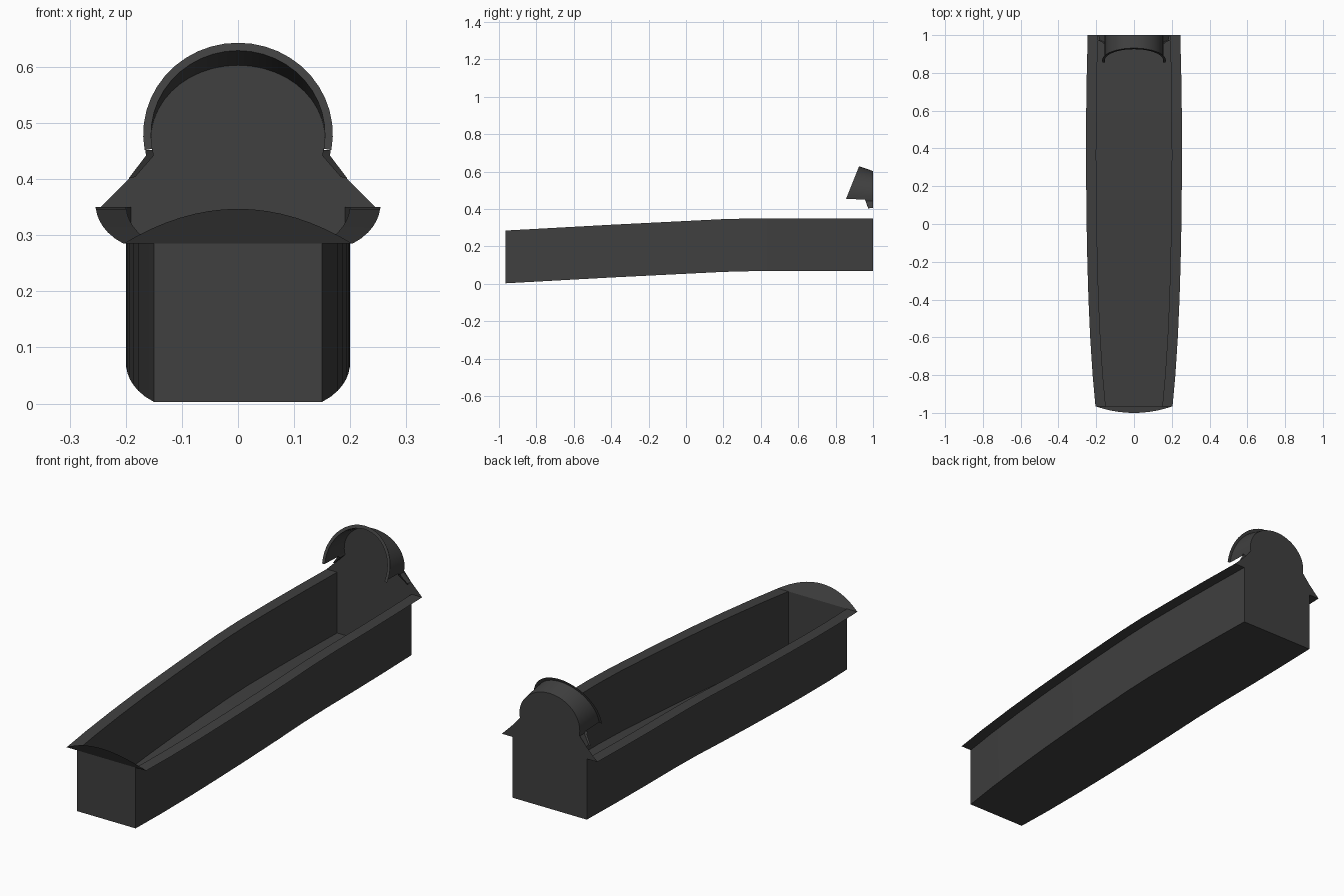
import bpy, math

if "Cube" in bpy.data.objects:
    bpy.data.objects.remove(bpy.data.objects["Cube"])

mat = bpy.data.materials.new("charcoal")
mat.diffuse_color = (0.05, 0.05, 0.05, 1)
mat.use_nodes = True
mat.node_tree.nodes["Principled BSDF"].inputs["Base Color"].default_value = mat.diffuse_color


def make(name, verts, faces):
    me = bpy.data.meshes.new(name)
    me.from_pydata(verts, [], faces)
    me.materials.append(mat)
    ob = bpy.data.objects.new(name, me)
    bpy.context.collection.objects.link(ob)
    bpy.context.view_layer.objects.active = ob
    ob.select_set(True)
    bpy.ops.object.shade_smooth_by_angle(angle=math.radians(30))
    ob.select_set(False)
    return ob


def loft(name, rows):
    """Skin a sheet through equal-length rows of points."""
    n = len(rows[0])
    verts = [p for r in rows for p in r]
    faces = [(i * n + j, i * n + j + 1, (i + 1) * n + j + 1, (i + 1) * n + j)
             for i in range(len(rows) - 1) for j in range(n - 1)]
    return make(name, verts, faces)


# Stations along the tub: y, half width, rim height
stations = [(-0.965, 0.15, 0.285), (-0.8, 0.165, 0.294), (-0.6, 0.178, 0.305),
            (-0.4, 0.187, 0.316), (-0.2, 0.193, 0.326), (0.0, 0.197, 0.336),
            (0.2, 0.199, 0.346), (0.36, 0.20, 0.35), (0.6, 0.199, 0.35),
            (0.8, 0.196, 0.35), (1.0, 0.191, 0.35)]
RIM, DEPTH = 0.054, 0.282

# Tub walls and floor
loft("tub", [[(-w, y, z), (-w, y, z - DEPTH), (w, y, z - DEPTH), (w, y, z)]
             for y, w, z in stations])

# Flat side rims
for s, side in ((-1, "left"), (1, "right")):
    loft(side + "_rim", [[(s * w, y, z), (s * (w + RIM), y, z)][::s]
                         for y, w, z in stations])

# Front wall
loft("front_wall", [[(-0.15, -0.965, 0.003), (0.15, -0.965, 0.003)],
                    [(-0.15, -0.965, 0.285), (0.15, -0.965, 0.285)]])

# Leaning front lip with an arched top edge
lo, hi = [], []
for i in range(17):
    x = -0.204 + 0.408 * i / 16
    t = 1 - (x / 0.204) ** 2
    lo.append((x, -0.965, 0.285))
    hi.append((x, -0.965 - 0.035 * t, 0.285 + 0.062 * t))
loft("front_lip", [lo, hi])

# Rear panel: tub end, sloping shoulders and round head
N = 24
angles = [math.radians(-10 + 200 * i / N) for i in range(N + 1)]
head = [(0.155 * math.cos(a), 1, 0.472 + 0.131 * math.sin(a)) for a in angles]
w = 0.191
right = [(w, 1, 0.068), (w, 1, 0.35), (w + RIM, 1, 0.35), (0.19, 1, 0.405)]
left = [(-x, y, z) for x, y, z in reversed(right)]
outline = right + head + left
make("rear_panel", outline, [tuple(range(len(outline)))])


# Tilted hood over the round head, with an outward flange in its front plane
def hood_arc(rx, rz):
    pts = []
    for a in angles:
        z = 0.48 + rz * math.sin(a)
        pts.append((rx * math.cos(a), 0.855 + 0.4 * (z - 0.453), z))
    return pts


inner, outer = hood_arc(0.155, 0.149), hood_arc(0.169, 0.163)
loft("hood", [head, inner])
loft("hood_flange", [inner, outer])

# Small shoulder wings below the hood
for s, side in ((-1, "left"), (1, "right")):
    loft(side + "_shoulder_wing",
         [[(s * 0.152, 1, 0.45), (s * 0.15, 1, 0.442), (s * 0.188, 1, 0.405)],
          [(s * 0.152, 0.955, 0.452), (s * 0.15, 0.96, 0.442), (s * 0.183, 0.975, 0.404)],
          [(s * 0.165, 0.955, 0.452), (s * 0.164, 0.96, 0.442), (s * 0.195, 0.975, 0.401)]])
